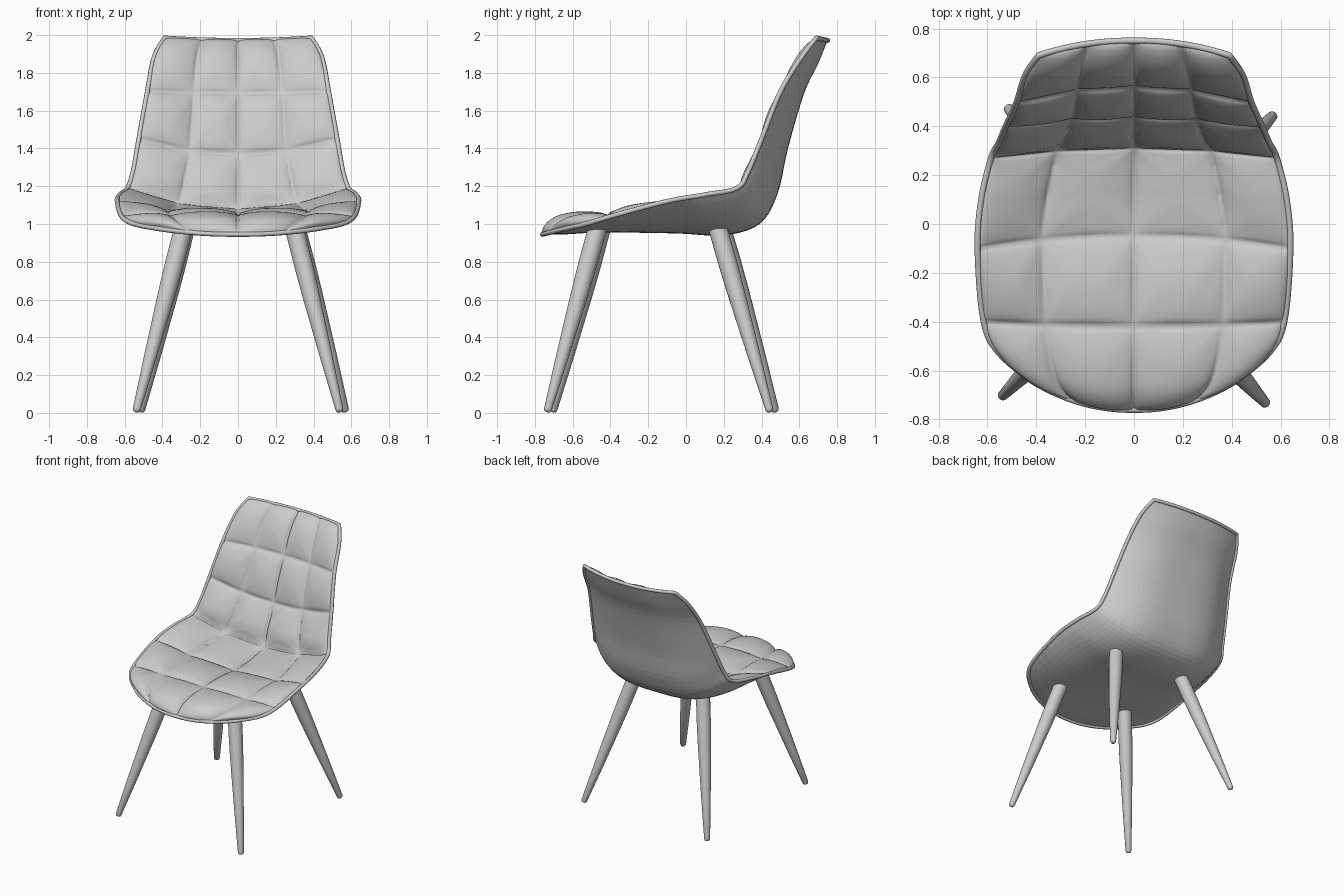
import bpy, bmesh, math
from mathutils import Vector

cube = bpy.data.objects.get("Cube")
if cube:
    bpy.data.objects.remove(cube, do_unlink=True)

grey = bpy.data.materials.new("soft_grey")
grey.use_nodes = True
GREY = (0.6, 0.6, 0.6, 1)
grey.diffuse_color = GREY
grey.node_tree.nodes["Principled BSDF"].inputs["Base Color"].default_value = GREY

# Stations from front edge to top edge: side rim point, centre of cushion, centre of shell
STATIONS = [
    ((.42, -.64, .975), (-.76, .945), (-.76, .945)),
    ((.55, -.53, 1.0), (-.66, 1.01), (-.64, .945)),
    ((.615, -.4, 1.04), (-.42, 1.045), (-.44, .955)),
    ((.64, -.1, 1.12), (-.05, 1.03), (-.05, .95)),
    ((.625, .1, 1.155), (.15, 1.03), (.2, .94)),
    ((.585, .27, 1.19), (.31, 1.08), (.39, 1.0)),
    ((.555, .33, 1.28), (.37, 1.2), (.485, 1.16)),
    ((.525, .4, 1.45), (.44, 1.37), (.54, 1.4)),
    ((.48, .5, 1.7), (.565, 1.69), (.625, 1.69)),
    ((.445, .61, 1.88), (.66, 1.87), (.7, 1.85)),
    ((.39, .69, 1.985), (.75, 1.972), (.75, 1.972)),
]
LAST = len(STATIONS) - 1
SEAMS = [0, 2, 3, 5, 7, 8, LAST]      # stations carrying a cross seam
ROWS = [[*r, *c, *s] for r, c, s in STATIONS]


def station(v):
    """Catmull-Rom blend of the station values."""
    i = min(max(int(v), 0), LAST - 1)
    t = v - i
    a, b, c, d = (ROWS[min(max(i + k, 0), LAST)] for k in (-1, 0, 1, 2))
    return [q + t / 2 * (r - p + t * (2 * p - 5 * q + 4 * r - s + t * (3 * (q - r) + s - p)))
            for p, q, r, s in zip(a, b, c, d)]


def surface(u, v, outer):
    x, y, z, cy, cz, sy, sz = station(v)
    if outer:
        cy, cz = sy, sz
    power = 2.15 + (1.1 * math.sin(math.pi * v / LAST) if outer else 0)
    w = abs(u) ** power
    return Vector((x * u, cy + (y - cy) * w, cz + (z - cz) * w))


def seam_u(v):
    """Position of the long side seams, narrower on the back."""
    t = min(max((v - 3) / 4, 0), 1)
    return .59 - .1 * t


def quilted(u, v):
    """Cushion surface with puffed cells and pinched buttons."""
    p = surface(u, v, False)
    e = .01
    du = surface(u + e, v, False) - surface(u - e, v, False)
    dv = surface(u, min(v + e, LAST), False) - surface(u, max(v - e, 0), False)
    normal = du.cross(dv).normalized()
    s = seam_u(v)
    a = abs(u) / s if abs(u) < s else (abs(u) - s) / (1 - s)
    k = max(i for i in range(len(SEAMS) - 1) if v >= SEAMS[i])
    b = (v - SEAMS[k]) / (SEAMS[k + 1] - SEAMS[k])
    across = max(math.sin(math.pi * a), 0) ** .4
    along = max(math.sin(math.pi * b), 0) ** .5
    puff = .042 * across * along
    # Radial creases around each button
    for sv in SEAMS[1:-1]:
        for su in (-s, 0, s):
            dx, dy = (u - su) * .55, (v - sv) * .2
            r = math.hypot(dx, dy)
            if r < .2:
                puff += .05 * r * math.exp(-r / .06) * math.cos(8 * math.atan2(dy, dx)) * across * along
    return p + normal * puff


def link(name, mesh):
    obj = bpy.data.objects.new(name, mesh)
    bpy.context.collection.objects.link(obj)
    mesh.materials.append(grey)
    return obj


def sheet(name, func, nu, nv, flip, smooth):
    bm = bmesh.new()
    grid = [[bm.verts.new(func(2 * i / nu - 1, LAST * j / nv)) for i in range(nu + 1)]
            for j in range(nv + 1)]
    for j in range(nv):
        for i in range(nu):
            q = [grid[j][i], grid[j][i + 1], grid[j + 1][i + 1], grid[j + 1][i]]
            bm.faces.new(q[::-1] if flip else q).smooth = smooth
    mesh = bpy.data.meshes.new(name)
    bm.to_mesh(mesh)
    bm.free()
    return link(name, mesh)


# Quilted cushion and outer shell share one rim
sheet("quilted_cushion", quilted, 120, 200, False, True)
sheet("outer_shell", lambda u, v: surface(u, v, True), 32, 50, True, False)

# Piping around the rim
N = 60
steps = [i / N for i in range(N)]
rim = [surface(-1, LAST * t, False) for t in steps]
rim += [surface(2 * t - 1, LAST, False) for t in steps]
rim += [surface(1, LAST * (1 - t), False) for t in steps]
rim += [surface(1 - 2 * t, 0, False) for t in steps]
curve = bpy.data.curves.new("rim_piping", "CURVE")
curve.dimensions = "3D"
curve.bevel_depth = .013
curve.bevel_resolution = 2
spline = curve.splines.new("POLY")
spline.points.add(len(rim) - 1)
for point, co in zip(spline.points, rim):
    point.co = (*co, 1)
spline.use_cyclic_u = True
link("rim_piping", curve)


# Tapered legs with rounded feet
def leg(name, foot, top):
    foot, top = Vector(foot), Vector(top)
    axis = top - foot
    turn = axis.to_track_quat("Z", "Y")
    profile = [(0, .008), (.004, .017), (.014, .021), (.3, .034), (.65, .047), (.8, .05), (1, .05)]
    bm = bmesh.new()
    rings = []
    for t, r in profile:
        rings.append([bm.verts.new(foot + axis * t + turn @ Vector(
            (r * math.cos(k * math.tau / 20), r * math.sin(k * math.tau / 20), 0))) for k in range(20)])
    for lo, hi in zip(rings, rings[1:]):
        for k in range(20):
            n = (k + 1) % 20
            bm.faces.new((lo[k], lo[n], hi[n], hi[k])).smooth = True
    bm.faces.new(rings[0][::-1])
    bm.faces.new(rings[-1])
    mesh = bpy.data.meshes.new(name)
    bm.to_mesh(mesh)
    bm.free()
    link(name, mesh)


leg("front_right_leg", (-.54, -.705, .005), (-.285, -.445, .99))
leg("front_left_leg", (.54, -.735, .005), (.295, -.465, .99))
leg("rear_right_leg", (-.515, .475, .005), (-.275, .185, .99))
leg("rear_left_leg", (.57, .445, .005), (.305, .165, .99))
